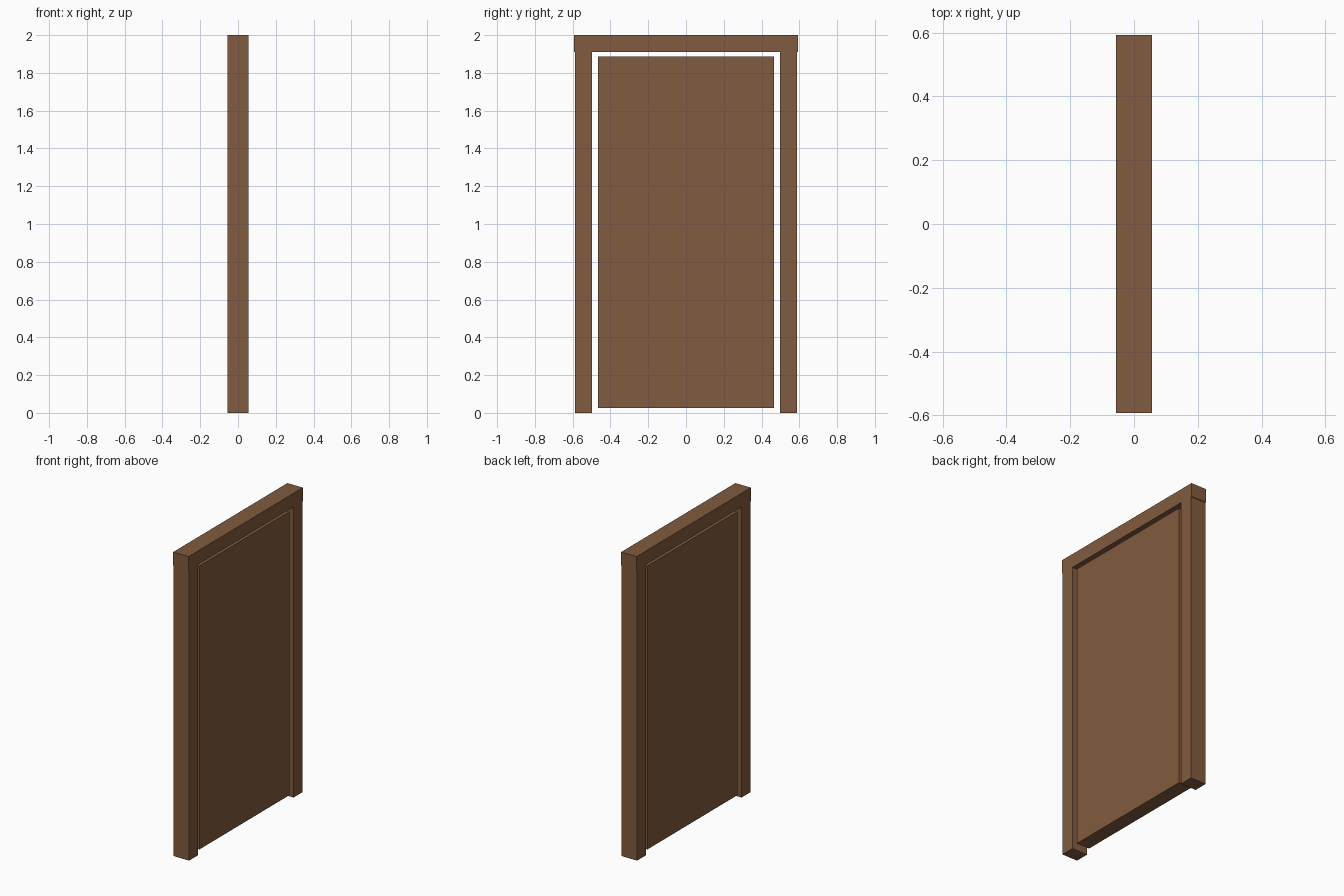
import bpy

if "Cube" in bpy.data.objects:
    bpy.data.objects.remove(bpy.data.objects["Cube"])

# brown wood
wood = bpy.data.materials.new("wood")
wood.diffuse_color = (0.22, 0.105, 0.05, 1)
wood.use_nodes = True
wood.node_tree.nodes["Principled BSDF"].inputs["Base Color"].default_value = wood.diffuse_color


def box(name, lo, hi):
    """Axis-aligned box between two corners."""
    bpy.ops.mesh.primitive_cube_add(
        size=1, location=[(a + b) / 2 for a, b in zip(lo, hi)])
    ob = bpy.context.object
    ob.name = name
    ob.scale = [b - a for a, b in zip(lo, hi)]
    bpy.ops.object.transform_apply(location=False, rotation=False, scale=True)
    ob.data.materials.append(wood)
    return ob


DEPTH = 0.056        # half depth of the frame
LINTEL_Z = 1.91      # underside of the lintel

# frame: lintel slightly overhanging two posts
box("lintel", (-DEPTH, -0.593, LINTEL_Z), (DEPTH, 0.593, 2.0))
for side, name in ((-1, "left_post"), (1, "right_post")):
    y0, y1 = sorted((side * 0.497, side * 0.588))
    box(name, (-DEPTH, y0, 0), (DEPTH, y1, LINTEL_Z))

# door leaf, slightly recessed with a gap all round
box("door_panel", (-0.047, -0.467, 0.025), (0.047, 0.467, 1.888))
